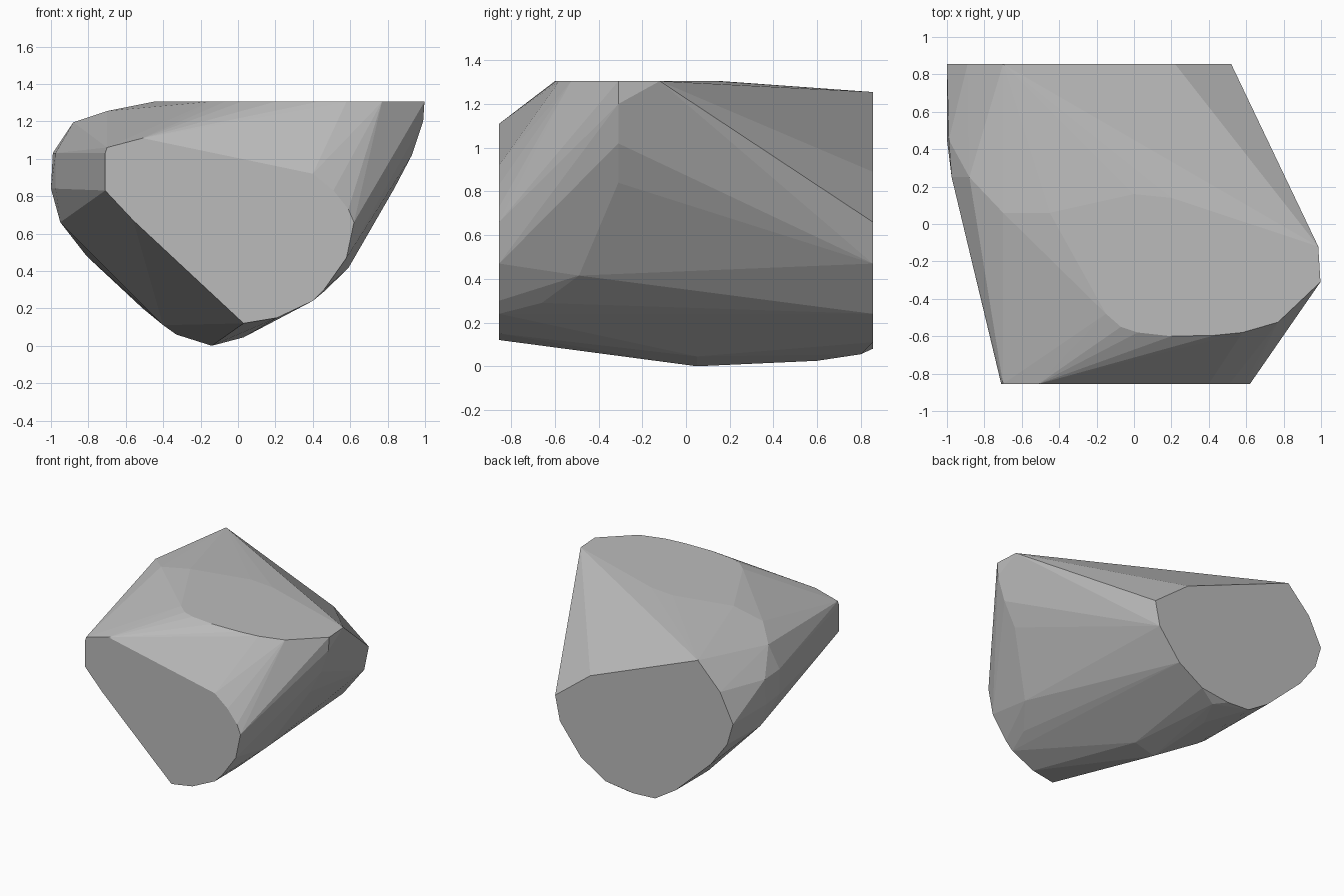
import bpy, bmesh, math

if "Cube" in bpy.data.objects:
    bpy.data.objects.remove(bpy.data.objects["Cube"])

HALF_DEPTH, TOP = 0.855, 1.305

# Flat cut outlines: front and back as (x, z), top as (x, y)
front_cut = [(-.71, 1.03), (-.71, .83), (-.56, .67), (.03, .12), (.21, .15),
             (.40, .24), (.46, .30), (.58, .47), (.62, .66), (.59, .73),
             (.51, .83), (.40, .92), (-.51, 1.11), (-.70, 1.06)]
back_cut = [(.52, .66), (.22, .89), (-.70, 1.255), (-.89, 1.06), (-1, .84),
            (-.95, .67), (-.81, .48), (-.51, .20), (-.335, .09), (-.147, .08),
            (.09, .11), (.30, .24), (.48, .47)]
top_cut = [(-.45, .06), (-.15, -.48), (-.07, -.55), (.02, -.58), (.20, -.60),
           (.43, -.595), (.58, -.58), (.77, -.525), (.997, -.31), (.985, -.12),
           (.20, .14), (0, .16)]

# Bulging corners between the cuts
left_side = [(-.975, .25, 1.03), (-.975, .25, .84), (-.99, .45, 1.03),
             (-1, .45, .84), (-.88, .25, 1.195), (-.70, .06, 1.255),
             (-.95, .45, .66)]
right_side = [(.99, -.31, 1.2), (.93, -.31, 1.02), (.835, -.31, .84),
              (.59, -.49, .415), (.46, -.66, .29)]
underside = [(-.14, .05, 0), (.03, .05, .045), (-.14, .60, .025),
             (-.33, .30, .06), (-.40, .30, .11), (-.05, .80, .055)]

points = [(x, -HALF_DEPTH, z) for x, z in front_cut]
points += [(x, HALF_DEPTH, z) for x, z in back_cut]
points += [(x, y, TOP) for x, y in top_cut]
points += left_side + right_side + underside

# Wrap the outlines into one faceted boulder
bm = bmesh.new()
for p in points:
    bm.verts.new(p)
hull = bmesh.ops.convex_hull(bm, input=bm.verts)
spare = {g for g in hull["geom_interior"] + hull["geom_unused"]
         if isinstance(g, bmesh.types.BMVert)}
bmesh.ops.delete(bm, geom=list(spare), context='VERTS')
bmesh.ops.dissolve_limit(bm, angle_limit=math.radians(1),
                         verts=bm.verts, edges=bm.edges)
bmesh.ops.recalc_face_normals(bm, faces=bm.faces)

mesh = bpy.data.meshes.new("boulder")
bm.to_mesh(mesh)
bm.free()
boulder = bpy.data.objects.new("boulder", mesh)
bpy.context.collection.objects.link(boulder)

# Stone colour
stone = bpy.data.materials.new("grey stone")
stone.diffuse_color = (.5, .5, .5, 1)
stone.use_nodes = True
stone.node_tree.nodes["Principled BSDF"].inputs["Base Color"].default_value = stone.diffuse_color
mesh.materials.append(stone)
